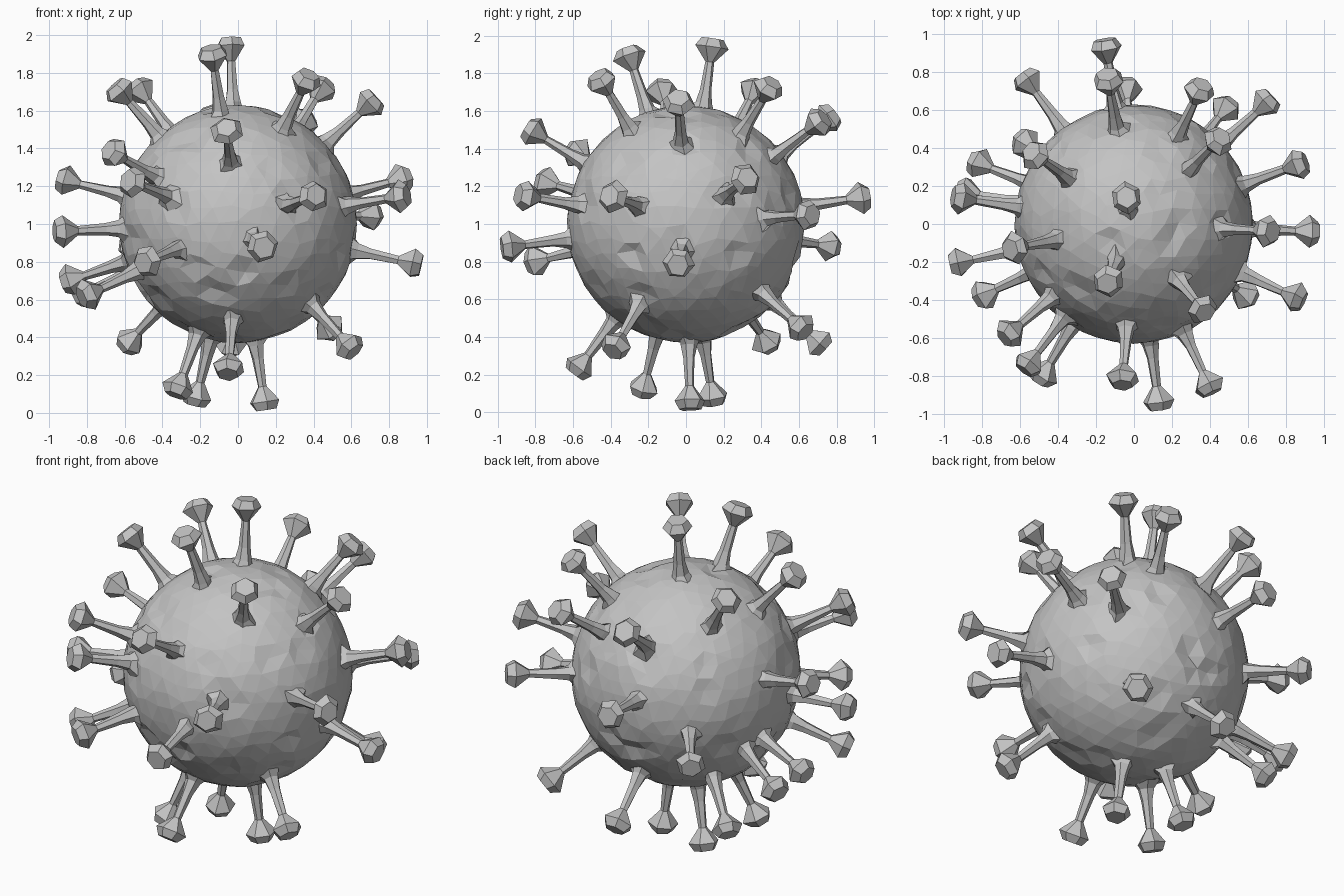
import bpy, bmesh, math, random
from mathutils import Vector, noise

random.seed(7)
CENTRE = Vector((0, 0, 1))
RADIUS = 0.63

cube = bpy.data.objects.get("Cube")
if cube:
    bpy.data.objects.remove(cube, do_unlink=True)

# One flat grey for the whole model
grey = bpy.data.materials.new("stone_grey")
grey.use_nodes = True
tone = (0.55, 0.55, 0.55, 1)
grey.diffuse_color = tone
shader = next(n for n in grey.node_tree.nodes if n.type == "BSDF_PRINCIPLED")
shader.inputs["Base Color"].default_value = tone
shader.inputs["Roughness"].default_value = 0.8


def make_object(name, bm):
    bmesh.ops.recalc_face_normals(bm, faces=bm.faces)
    mesh = bpy.data.meshes.new(name)
    bm.to_mesh(mesh)
    bm.free()
    mesh.materials.append(grey)
    obj = bpy.data.objects.new(name, mesh)
    bpy.context.collection.objects.link(obj)
    return obj


def tangents(axis):
    side = axis.orthogonal().normalized()
    return side, axis.cross(side)


# Head positions of the spikes, each measured from the body centre
HEADS = [
    # upper part
    (-.65, -.13, .73), (-.54, .38, .74), (-.14, -.31, .92), (-.04, .14, .96),
    (.37, -.46, .78), (.46, .46, .75), (.72, -.04, .66), (-.68, -.6, .39),
    (-.06, -.83, .5), (-.14, .78, .58), (.36, .73, .56),
    # around the middle
    (-.58, -.77, .23), (-.92, .14, .23), (-.95, -.21, -.04), (-.92, .17, -.31),
    (-.81, -.38, -.38), (-.85, .33, -.38), (-.49, -.81, -.2), (.13, -.94, -.12),
    (.4, -.86, .15), (.88, .32, .24), (.88, -.4, .15), (.72, .66, .05),
    (.93, -.04, -.21), (-.15, .94, .14), (-.58, .78, -.12),
    # lower part
    (.6, -.38, -.66), (.5, .63, -.57), (-.59, .44, -.64), (-.32, -.23, -.88),
    (-.22, .14, -.92), (-.05, -.58, -.78), (.14, .02, -.94), (-.04, .73, -.65),
]

# Round body with uneven facets and shallow dents, rougher low down
bm = bmesh.new()
bmesh.ops.create_icosphere(bm, subdivisions=4, radius=1)
for v in bm.verts:
    axis = v.co.normalized()
    side, up = tangents(axis)
    shift = side * random.uniform(-.03, .03) + up * random.uniform(-.03, .03)
    rough = -.65 < axis.z < -.25
    depth = random.uniform(-.003, .003)
    if noise.noise(axis * 4) > (.05 if rough else .25) and random.random() < .35:
        depth -= random.uniform(.01, .035 if rough else .02)
    v.co = CENTRE + (axis + shift).normalized() * (RADIUS + depth)
make_object("body", bm)

# Spike outline: distance from the body centre, thickness
PROFILE = [(.60, .075), (.65, .045), (.72, .032), (.87, .024),
           (.95, .086), (.995, .058)]
SIDES = 6


def make_spike(name, head):
    axis = Vector(head).normalized()
    side, up = tangents(axis)
    turn = random.uniform(0, math.tau)
    bm = bmesh.new()
    rings = []
    for level, (dist, thick) in enumerate(PROFILE):
        ring = []
        for i in range(SIDES):
            a = turn + math.tau * i / SIDES
            # uneven root fins, nearly regular stem and head
            r = thick * (random.uniform(.55, 1.5) if level == 0
                         else random.uniform(.92, 1.08))
            offset = side * math.cos(a) + up * math.sin(a)
            ring.append(bm.verts.new(CENTRE + axis * dist + offset * r))
        rings.append(ring)
    for low, high in zip(rings, rings[1:]):
        for i in range(SIDES):
            j = (i + 1) % SIDES
            bm.faces.new((low[i], low[j], high[j], high[i]))
    bm.faces.new(rings[0][::-1])
    bm.faces.new(rings[-1])
    make_object(name, bm)


for n, head in enumerate(HEADS, 1):
    make_spike(f"spike_{n}", head)
